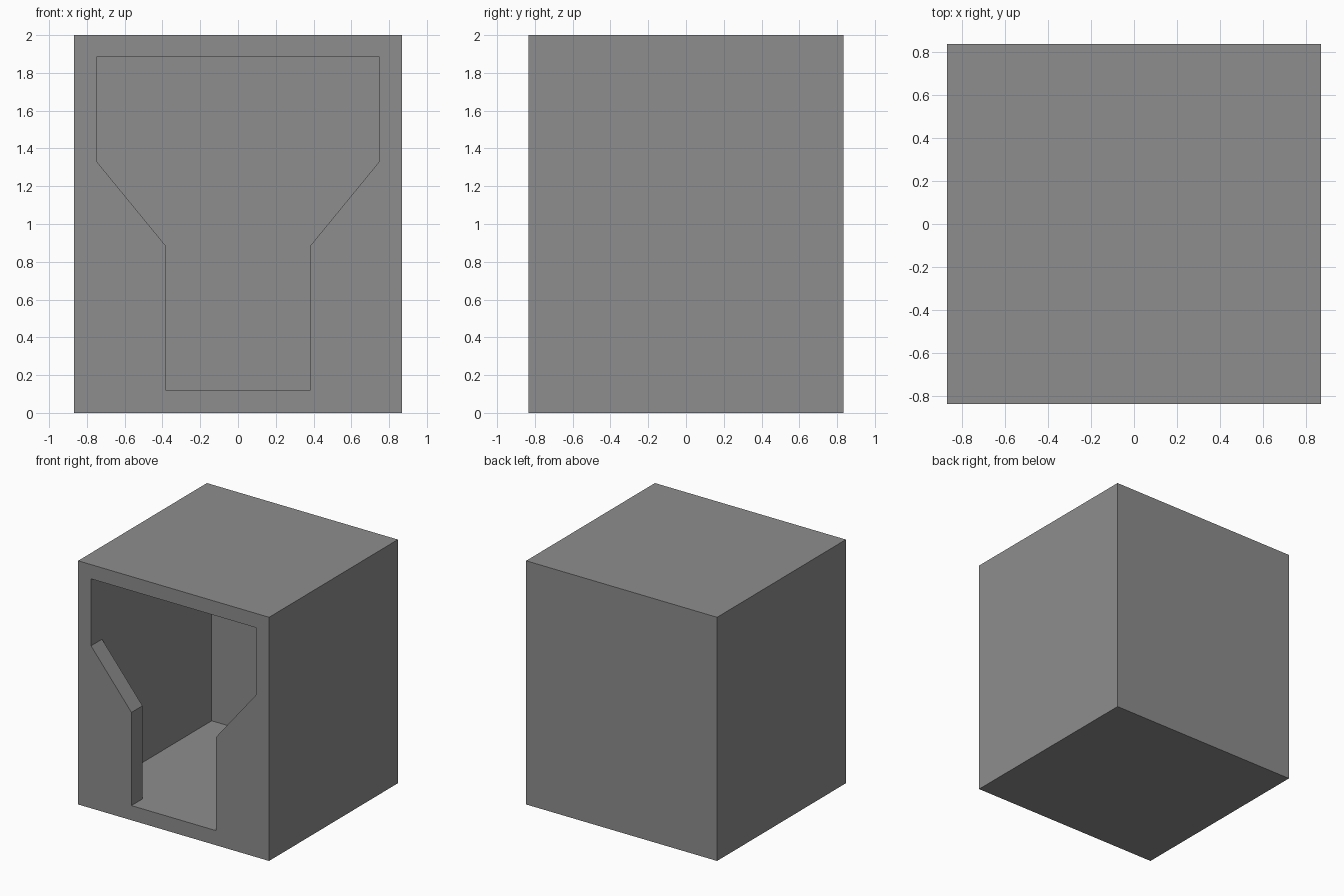
import bpy
import bmesh
from mathutils import Matrix

cube = bpy.data.objects.get("Cube")
if cube:
    bpy.data.objects.remove(cube, do_unlink=True)

# Overall size and wall positions
HALF_W, HALF_D, TOP = 0.867, 0.835, 2.0
IN_W, IN_LOW, IN_HIGH = 0.75, 0.12, 1.883
FRONT, BACK = -HALF_D, HALF_D
PANEL_BACK, IN_BACK = FRONT + 0.143, FRONT + 1.565

# Opening: wide above, sloping in to a narrow slot below
SLOT_W, SLOPE_LOW, SLOPE_HIGH = 0.383, 0.885, 1.333

grey = bpy.data.materials.new("grey")
grey.use_nodes = True
colour = (0.27, 0.27, 0.27, 1)
grey.diffuse_color = colour
grey.node_tree.nodes["Principled BSDF"].inputs["Base Color"].default_value = colour

bm = bmesh.new()


def face(points):
    bm.faces.new([bm.verts.new(p) for p in points])


def face_y(y, outline):
    """Face across the depth axis from (x, z) points."""
    face([(x, y, z) for x, z in outline])


def strip(a, b, y0, y1):
    """Wall swept back along y from the segment a-b in (x, z)."""
    face([(a[0], y0, a[1]), (b[0], y0, b[1]), (b[0], y1, b[1]), (a[0], y1, a[1])])


def half_rect(w, low, high):
    return [(0, low), (w, low), (w, high), (0, high)]


# One half of the outer case: bottom, side, top and back
outer = half_rect(HALF_W, 0, TOP)
for a, b in zip(outer, outer[1:]):
    strip(a, b, FRONT, BACK)
face_y(BACK, outer)

# Front panel with the opening, its inner side and the opening's edges
edge = [(IN_W, SLOPE_HIGH), (SLOT_W, SLOPE_LOW), (SLOT_W, IN_LOW)]
face_y(FRONT, outer + [(0, IN_HIGH), (IN_W, IN_HIGH)] + edge + [(0, IN_LOW)])
face_y(PANEL_BACK, edge + [(IN_W, IN_LOW)])
for a, b in zip(edge, edge[1:]):
    strip(a, b, FRONT, PANEL_BACK)

# Cavity: back, ceiling, floor and side wall
face_y(IN_BACK, half_rect(IN_W, IN_LOW, IN_HIGH))
strip((0, IN_HIGH), (IN_W, IN_HIGH), FRONT, IN_BACK)
floor = [(0, FRONT), (SLOT_W, FRONT), (SLOT_W, PANEL_BACK),
         (IN_W, PANEL_BACK), (IN_W, IN_BACK), (0, IN_BACK)]
face([(x, y, IN_LOW) for x, y in floor])
wall = [(FRONT, IN_HIGH), (IN_BACK, IN_HIGH), (IN_BACK, IN_LOW),
        (PANEL_BACK, IN_LOW), (PANEL_BACK, SLOPE_HIGH), (FRONT, SLOPE_HIGH)]
face([(IN_W, y, z) for y, z in wall])

# Mirror to the other half and weld into one closed shell
copy = bmesh.ops.duplicate(bm, geom=bm.verts[:] + bm.edges[:] + bm.faces[:])
mirrored = [g for g in copy["geom"] if isinstance(g, bmesh.types.BMVert)]
bmesh.ops.transform(bm, matrix=Matrix.Scale(-1, 4, (1, 0, 0)), verts=mirrored)
bmesh.ops.remove_doubles(bm, verts=bm.verts[:], dist=0.0005)
bmesh.ops.recalc_face_normals(bm, faces=bm.faces[:])

mesh = bpy.data.meshes.new("hollow_case")
bm.to_mesh(mesh)
bm.free()
mesh.materials.append(grey)
case = bpy.data.objects.new("hollow_case", mesh)
bpy.context.collection.objects.link(case)
